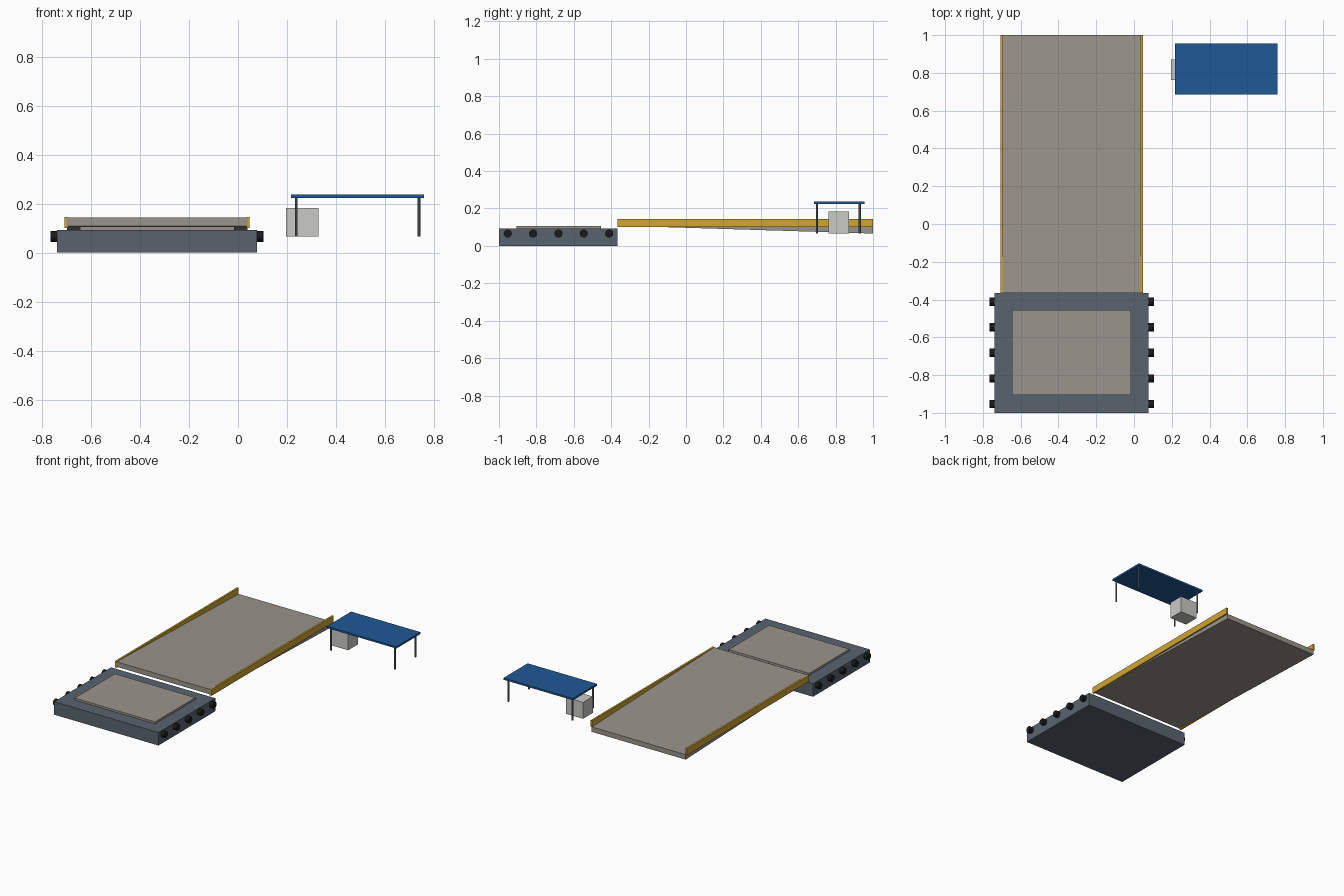
import bpy
from math import pi

cube = bpy.data.objects.get("Cube")
if cube:
    bpy.data.objects.remove(cube, do_unlink=True)


def material(name, code):
    """Flat material from an sRGB hex code."""
    srgb = [int(code[i:i + 2], 16) / 255 for i in (0, 2, 4)]
    color = [c / 12.92 if c < 0.04 else ((c + 0.055) / 1.055) ** 2.4 for c in srgb] + [1]
    mat = bpy.data.materials.new(name)
    mat.use_nodes = True
    mat.diffuse_color = color
    mat.node_tree.nodes["Principled BSDF"].inputs["Base Color"].default_value = color
    return mat


steel = material("slate steel", "59646f")
concrete = material("warm concrete", "9a958c")
yellow = material("safety yellow", "d0a531")
rubber = material("black rubber", "1a1a1c")
blue = material("canopy blue", "205896")
pale = material("pale grey", "cacac6")
post_grey = material("post grey", "74777a")


def box(name, x, y, z, mat):
    """Box from (min, max) ranges."""
    ranges = (x, y, z)
    bpy.ops.mesh.primitive_cube_add(size=1, location=[sum(r) / 2 for r in ranges])
    obj = bpy.context.object
    obj.name = name
    for v in obj.data.vertices:
        v.co = [c * (r[1] - r[0]) for c, r in zip(v.co, ranges)]
    obj.data.materials.append(mat)
    return obj


def cylinder(name, radius, depth, location, mat, rotation=(0, 0, 0), sides=12):
    bpy.ops.mesh.primitive_cylinder_add(vertices=sides, radius=radius, depth=depth,
                                        location=location, rotation=rotation)
    obj = bpy.context.object
    obj.name = name
    obj.data.materials.append(mat)
    bpy.ops.object.shade_smooth_by_angle()


CENTRE = -0.33   # middle line of barge and ramp
JOIN = -0.365    # where barge meets ramp

# Barge hull with raised deck plate
box("barge_hull", (CENTRE - 0.408, CENTRE + 0.408), (-1, JOIN), (0, 0.092), steel)
box("deck_plate", (CENTRE - 0.315, CENTRE + 0.315), (-0.905, -0.455), (0.09, 0.106), concrete)

# Round fenders along both sides
for side, label in ((-1, "right"), (1, "left")):
    for i in range(5):
        cylinder(f"fender_{label}_{i + 1}", 0.022, 0.054,
                 (CENTRE + side * 0.408, -0.953 + i * 0.1355, 0.066),
                 rubber, rotation=(0, pi / 2, 0))

# Ramp slab, sheared down towards the back
slab = box("ramp_slab", (CENTRE - 0.368, CENTRE + 0.368), (JOIN, 1), (0.066, 0.101), concrete)
for v in slab.data.vertices:
    if v.co.y < 0:
        v.co.z += 0.042

# Level kerbs
for side, label in ((-1, "right"), (1, "left")):
    mid = CENTRE + side * 0.371
    box(f"ramp_kerb_{label}", (mid - 0.0065, mid + 0.0065), (JOIN, 1), (0.1, 0.145), yellow)

# Canopy on four posts, with a cabinet below
box("canopy_roof", (0.216, 0.759), (0.685, 0.955), (0.224, 0.237), blue)
for x in (0.238, 0.738):
    for y in (0.7, 0.929):
        cylinder("canopy_post", 0.0055, 0.159, (x, y, 0.1455), post_grey, sides=8)
box("cabinet", (0.195, 0.328), (0.763, 0.872), (0.067, 0.183), pale)
